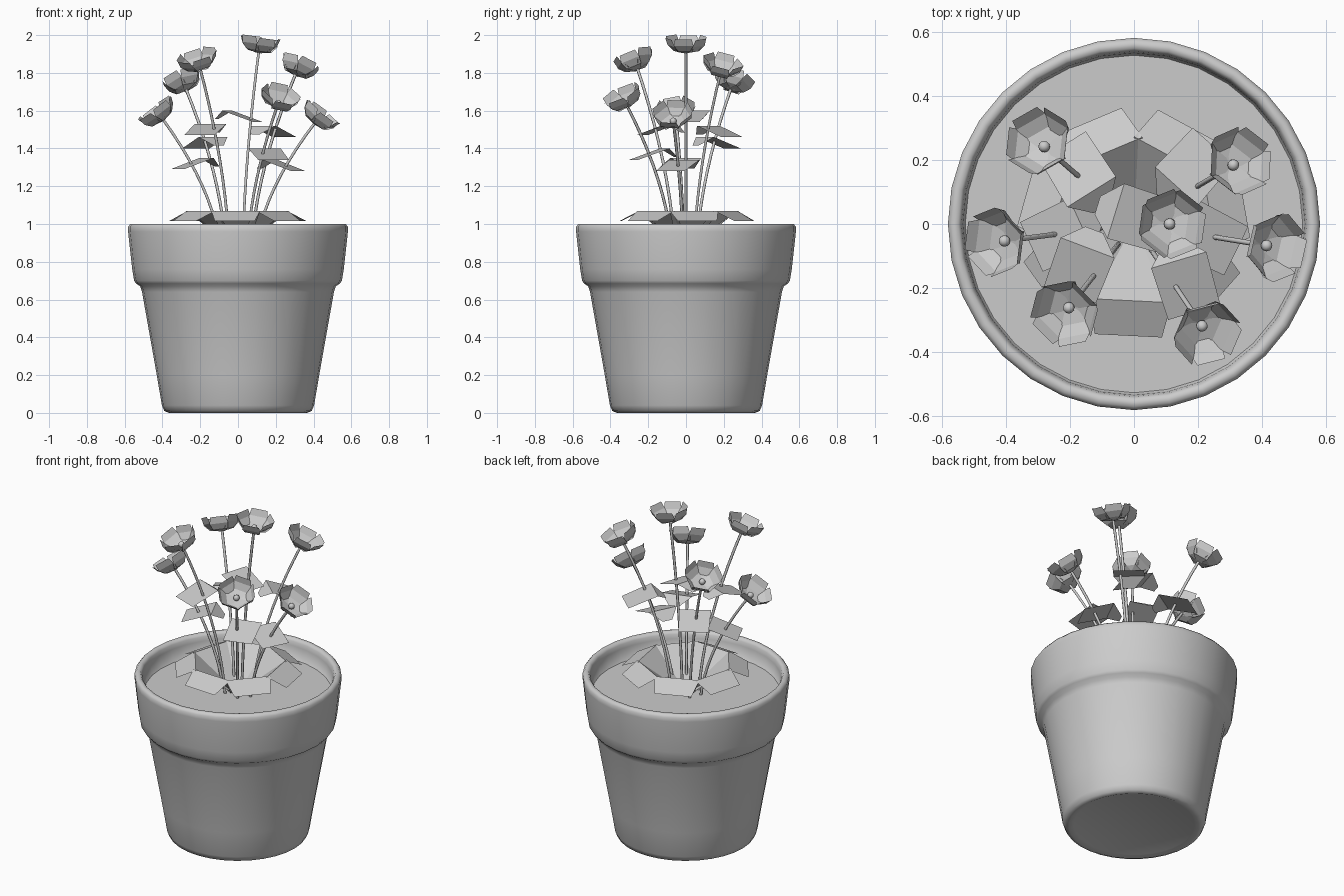
import bpy, bmesh, math
from mathutils import Vector, Matrix

cube = bpy.data.objects.get("Cube")
if cube:
    bpy.data.objects.remove(cube, do_unlink=True)

grey = bpy.data.materials.new("plain_grey")
grey.use_nodes = True
grey.diffuse_color = (0.6, 0.6, 0.6, 1)
grey.node_tree.nodes["Principled BSDF"].inputs["Base Color"].default_value = (0.6, 0.6, 0.6, 1)

SOIL = 0.88


def finish(name, bm, smooth=False):
    mesh = bpy.data.meshes.new(name)
    bm.to_mesh(mesh)
    bm.free()
    obj = bpy.data.objects.new(name, mesh)
    bpy.context.collection.objects.link(obj)
    mesh.materials.append(grey)
    if smooth:
        for p in mesh.polygons:
            p.use_smooth = True
    return obj


def lathe(name, profile, sides=32, smooth=True):
    """Spin a profile of (radius, height) points around z."""
    bm = bmesh.new()
    rings = []
    for r, z in profile:
        rings.append([bm.verts.new((r * math.sin(math.tau * i / sides),
                                    r * math.cos(math.tau * i / sides), z))
                      for i in range(sides)])
    for a, b in zip(rings, rings[1:]):
        for i in range(sides):
            j = (i + 1) % sides
            bm.faces.new((a[i], a[j], b[j], b[i]))
    bm.faces.new(rings[0])
    bm.faces.new(rings[-1])
    bmesh.ops.recalc_face_normals(bm, faces=bm.faces)
    return finish(name, bm, smooth)


def add_strip(bm, frame, sections):
    """Folded blade running along local x; sections are (reach, width, height)."""
    rows = [[bm.verts.new(frame @ Vector((x, s * w / 2, z))) for s in (-1, 1)]
            for x, w, z in sections]
    for a, b in zip(rows, rows[1:]):
        bm.faces.new((a[0], b[0], b[1], a[1]))


# Pot with its rolled rim, closed at the soil line
lathe("pot", [(0.34, 0.01), (0.365, 0.0), (0.39, 0.01), (0.403, 0.04), (0.43, 0.2),
              (0.508, 0.64), (0.518, 0.67), (0.54, 0.685), (0.55, 0.70), (0.56, 0.76),
              (0.582, 0.96), (0.582, 0.985), (0.57, 1.0), (0.55, 1.0), (0.54, 0.985),
              (0.535, 0.96), (0.525, SOIL - 0.03)])
lathe("soil", [(0.53, SOIL - 0.02), (0.53, SOIL)], smooth=False)

# Ring of broad leaves folded over at the soil
bm = bmesh.new()
for i in range(7):
    turn = Matrix.Rotation(math.radians(10) + math.tau * i / 7, 4, 'Z')
    add_strip(bm, turn, [(0.02, 0.1, SOIL + 0.005), (0.24, 0.26, 1.07), (0.35, 0.21, 1.015)])
finish("base_leaves", bm)

# Flower centres, each with the centre of the leaf on its stem
plants = [
    ((-0.29, 0.25, 1.75), (-0.17, 0.16, 1.43)),
    ((0.32, 0.19, 1.83), (0.18, 0.17, 1.49)),
    ((0.115, 0.0, 1.95), (0.01, 0.02, 1.57)),
    ((-0.42, -0.055, 1.585), (-0.23, -0.03, 1.32)),
    ((0.43, -0.07, 1.565), (0.23, -0.04, 1.31)),
    ((-0.21, -0.27, 1.86), (-0.17, -0.14, 1.5)),
    ((0.22, -0.33, 1.66), (0.16, -0.18, 1.37)),
]

for n, (head, leaf) in enumerate(plants, 1):
    head, leaf = Vector(head), Vector(leaf)
    base = Vector((head.x * 0.22, head.y * 0.22, SOIL - 0.01))
    rise = head - base
    bend = base + Vector((rise.x * 0.12, rise.y * 0.12, rise.z * 0.45))
    axis = (head - bend).normalized()
    end = head - axis * 0.03

    # Stem arching outwards
    curve = bpy.data.curves.new(f"stem_{n}", 'CURVE')
    curve.dimensions = '3D'
    curve.bevel_depth = 0.008
    curve.bevel_resolution = 1
    spline = curve.splines.new('POLY')
    steps = 10
    spline.points.add(steps)
    for k, point in enumerate(spline.points):
        t = k / steps
        p = base * (1 - t) ** 2 + bend * 2 * t * (1 - t) + end * t * t
        point.co = (*p, 1)
    curve.materials.append(grey)
    stem = bpy.data.objects.new(f"stem_{n}", curve)
    bpy.context.collection.objects.link(stem)

    # Drooping leaf on the stem
    bm = bmesh.new()
    angle = math.atan2(head.y, head.x) + 0.3 * (-1) ** n
    frame = Matrix.Translation(leaf) @ Matrix.Rotation(angle, 4, 'Z')
    add_strip(bm, frame, [(-0.13, 0.06, -0.015), (-0.07, 0.18, 0.03), (0.1, 0.17, -0.03)])
    finish(f"stem_leaf_{n}", bm)

    # Cupped flower made of overlapping petals
    bm = bmesh.new()
    tilt = Matrix.Translation(head) @ Vector((0, 0, 1)).rotation_difference(axis).to_matrix().to_4x4()
    for i in range(6):
        frame = tilt @ Matrix.Rotation(math.tau * i / 6 + n, 4, 'Z')
        lift = 0.006 * (i % 2)
        add_strip(bm, frame, [(0.0, 0.03, -0.045), (0.055, 0.085, -0.035 + lift),
                              (0.085, 0.105, -0.003 + lift), (0.1, 0.09, 0.035 + lift)])
    finish(f"flower_petals_{n}", bm)

    # Round flower centre
    bm = bmesh.new()
    bmesh.ops.create_uvsphere(bm, u_segments=12, v_segments=8, radius=0.018,
                              matrix=tilt @ Matrix.Translation((0, 0, -0.025)))
    finish(f"flower_centre_{n}", bm, True)
